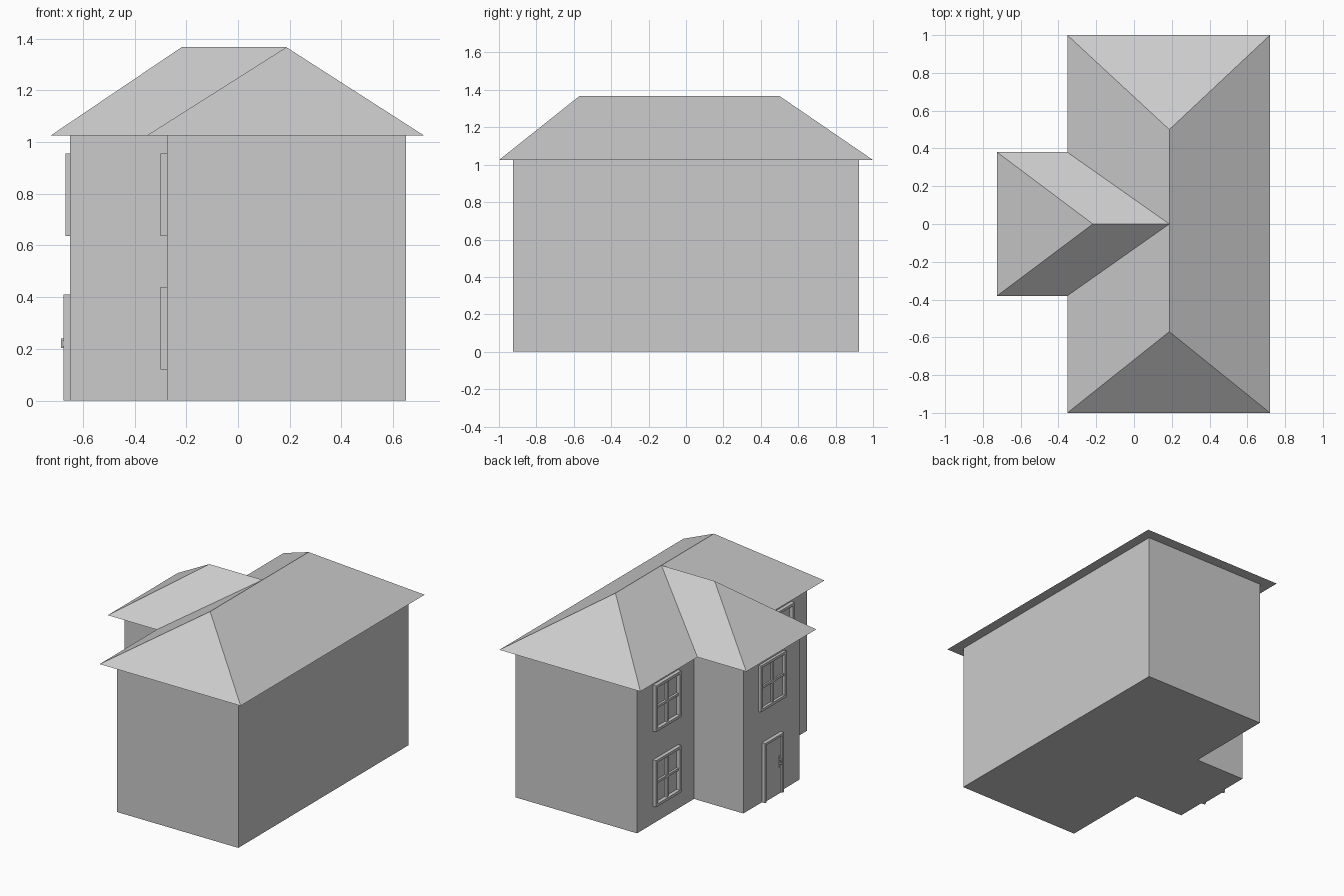
import bpy, bmesh

if "Cube" in bpy.data.objects:
    bpy.data.objects.remove(bpy.data.objects["Cube"])

EAVE, TOP = 1.025, 1.367


def mesh_object(name, verts, faces):
    me = bpy.data.meshes.new(name)
    me.from_pydata(verts, [], faces)
    bm = bmesh.new()
    bm.from_mesh(me)
    bmesh.ops.recalc_face_normals(bm, faces=bm.faces)
    bm.to_mesh(me)
    bm.free()
    ob = bpy.data.objects.new(name, me)
    bpy.context.collection.objects.link(ob)
    return ob


def boxes(name, spans):
    """One object made of boxes given as (x0, x1, y0, y1, z0, z1)."""
    verts, faces = [], []
    for x0, x1, y0, y1, z0, z1 in spans:
        b = len(verts)
        verts += [(x, y, z) for x in (x0, x1) for y in (y0, y1) for z in (z0, z1)]
        faces += [[b + i for i in f] for f in
                  ((0, 1, 3, 2), (4, 6, 7, 5), (0, 4, 5, 1),
                   (2, 3, 7, 6), (0, 2, 6, 4), (1, 5, 7, 3))]
    return mesh_object(name, verts, faces)


def footprint(right, inner, left, depth, wing):
    """T-shaped outline: long block plus a wing towards -x."""
    return [(right, -depth), (right, depth), (inner, depth), (inner, wing),
            (left, wing), (left, -wing), (inner, -wing), (inner, -depth)]


# Walls
plan = footprint(0.65, -0.275, -0.65, 0.925, 0.305)
n = len(plan)
mesh_object("walls",
            [(x, y, z) for z in (0, EAVE) for x, y in plan],
            [list(range(n)), list(range(n, 2 * n))] +
            [[i, (i + 1) % n, n + (i + 1) % n, n + i] for i in range(n)])

# Hipped roof with wing, flat soffit underneath
eaves = [(x, y, EAVE) for x, y in footprint(0.72, -0.353, -0.725, 1.0, 0.38)]
ridge = [(0.187, -0.57, TOP), (0.187, 0.5, TOP), (0.187, 0.0, TOP), (-0.218, 0.0, TOP)]
S, N, J, W = 8, 9, 10, 11
mesh_object("roof", eaves + ridge, [
    list(range(8)),
    [0, 1, N, J, S], [1, 2, N], [2, 3, J, N], [3, 4, W, J],
    [4, 5, W], [5, 6, J, W], [6, 7, S, J], [7, 0, S]])


def window(name, wall, out, y, z0, z1, half=0.138, t=0.018):
    """Frame with a slimmer, shallower cross bar."""
    a, b, mid = wall - out, wall, (z0 + z1) / 2
    bar, w = wall - out * 0.6, 0.008
    boxes(name, [
        (a, b, y - half, y - half + t, z0, z1),
        (a, b, y + half - t, y + half, z0, z1),
        (a, b, y - half + t, y + half - t, z0, z0 + t),
        (a, b, y - half + t, y + half - t, z1 - t, z1),
        (bar, b, y - w, y + w, z0 + t, z1 - t),
        (bar, b, y - half + t, y - w, mid - w, mid + w),
        (bar, b, y + w, y + half - t, mid - w, mid + w)])


# Windows on the two main wall sections and the wing
for side, y in (("left", 0.615), ("right", -0.615)):
    window(f"lower_window_{side}", -0.275, 0.025, y, 0.12, 0.44)
    window(f"upper_window_{side}", -0.275, 0.025, y, 0.637, 0.955)
window("wing_window", -0.65, 0.018, 0.0, 0.637, 0.955)

# Door, frame and handle
D, T, H = 0.103, 0.016, 0.41
boxes("door_frame", [(-0.675, -0.65, -D, -D + T, 0, H),
                     (-0.675, -0.65, D - T, D, 0, H),
                     (-0.675, -0.65, -D + T, D - T, H - T, H)])
boxes("door", [(-0.664, -0.65, -D + T, D - T, 0, H - T)])
boxes("door_handle", [(-0.668, -0.664, -0.075, -0.06, 0.18, 0.26),
                      (-0.685, -0.668, -0.072, -0.063, 0.203, 0.212),
                      (-0.685, -0.668, -0.072, -0.063, 0.231, 0.24),
                      (-0.685, -0.679, -0.072, -0.063, 0.212, 0.231)])
